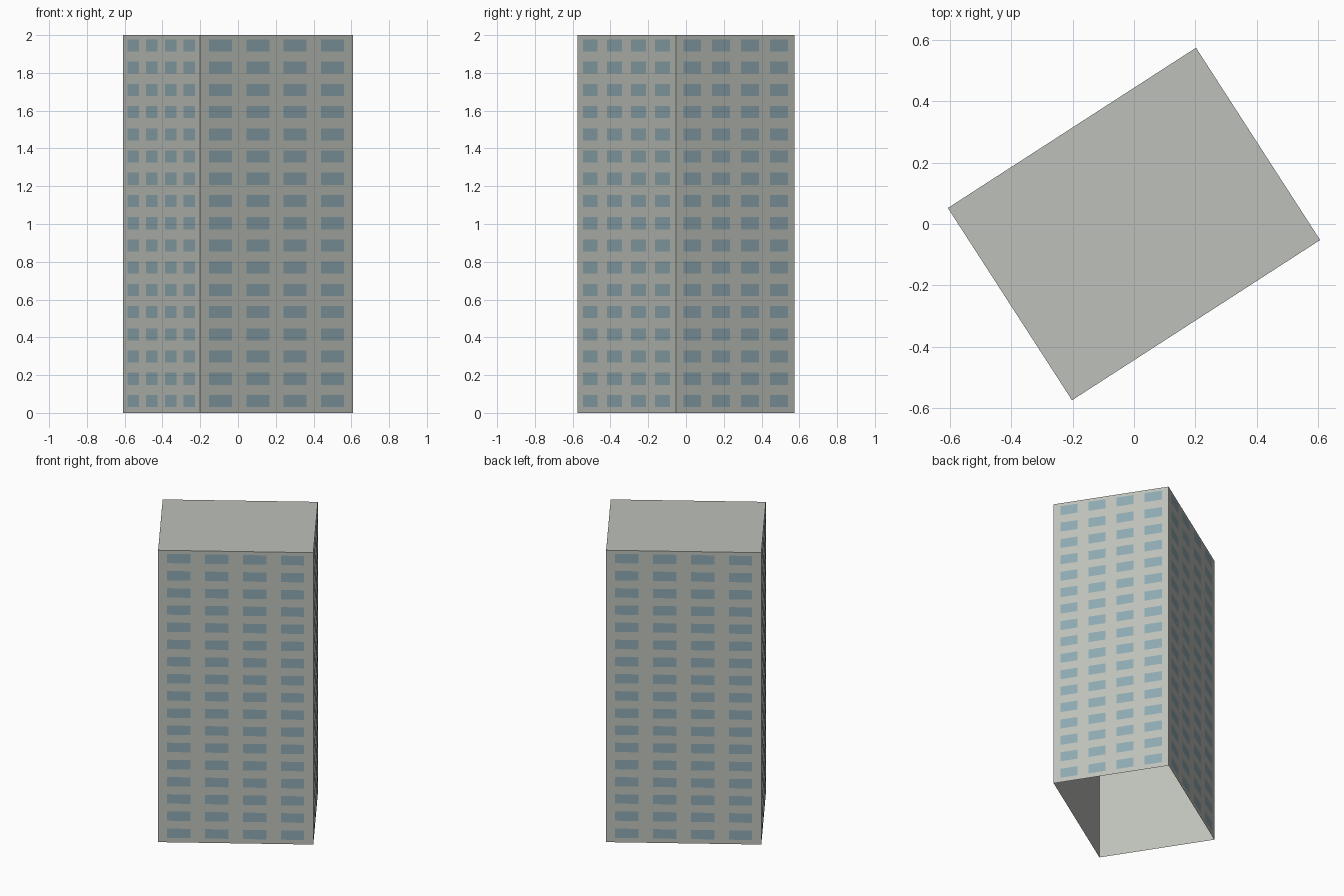
import bpy
import bmesh
import math
from mathutils import Matrix, Vector

cube = bpy.data.objects.get("Cube")
if cube:
    bpy.data.objects.remove(cube, do_unlink=True)

LENGTH, DEPTH, HEIGHT = 0.964, 0.747, 2.0
TURN = math.radians(32.85)
FLOORS, COLUMNS = 17, 4
GAP = 0.002  # how far the glass stands off the wall


def make_material(name, colour):
    mat = bpy.data.materials.new(name)
    mat.use_nodes = True
    mat.diffuse_color = colour
    mat.node_tree.nodes["Principled BSDF"].inputs["Base Color"].default_value = colour
    return mat


def make_object(name, bm, mat):
    mesh = bpy.data.meshes.new(name)
    bm.to_mesh(mesh)
    bm.free()
    mesh.materials.append(mat)
    obj = bpy.data.objects.new(name, mesh)
    obj.rotation_euler.z = TURN
    bpy.context.collection.objects.link(obj)
    return obj


concrete = make_material("grey concrete", (0.515, 0.533, 0.491, 1))
glass = make_material("blue grey glass", (0.27, 0.397, 0.44, 1))

# Tower shell: a box with a flat roof and an open underside
bm = bmesh.new()
bmesh.ops.create_cube(bm, size=1)
bmesh.ops.scale(bm, vec=(LENGTH, DEPTH, HEIGHT), verts=bm.verts)
bmesh.ops.translate(bm, vec=(0, 0, HEIGHT / 2), verts=bm.verts)
bm.normal_update()
underside = [f for f in bm.faces if f.normal.z < -0.5]
bmesh.ops.delete(bm, geom=underside, context="FACES_ONLY")
make_object("tower_shell", bm, concrete)


# Windows: a regular grid of thin panes on each wall
def make_windows(name, width, distance, angle):
    bm = bmesh.new()
    spin = Matrix.Rotation(angle, 3, "Z")
    storey = HEIGHT / FLOORS
    half = 0.0755 * width
    for floor in range(FLOORS):
        low = floor * storey + 0.031
        high = low + 0.064
        for column in range(COLUMNS):
            x = (column - (COLUMNS - 1) / 2) * 0.244 * width
            corners = [(x - half, low), (x + half, low), (x + half, high), (x - half, high)]
            bm.faces.new([bm.verts.new(spin @ Vector((u, -distance - GAP, z)))
                          for u, z in corners])
    make_object(name, bm, glass)


walls = ["front_windows", "left_windows", "back_windows", "right_windows"]
for i, name in enumerate(walls):
    width, across = (LENGTH, DEPTH) if i % 2 == 0 else (DEPTH, LENGTH)
    make_windows(name, width, across / 2, i * math.pi / 2)
